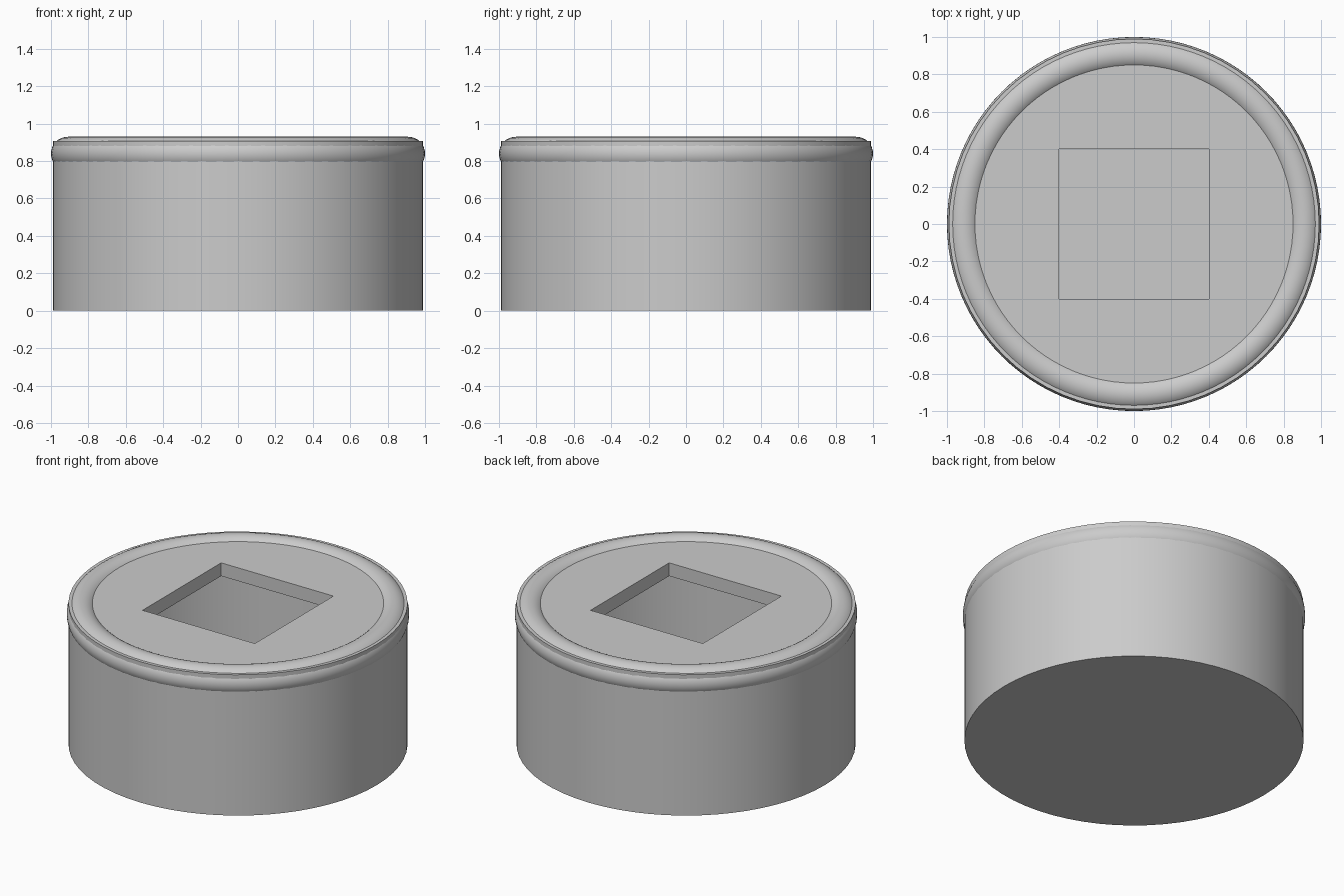
import bpy
import math

# Remove the default object
cube = bpy.data.objects.get("Cube")
if cube:
    bpy.data.objects.remove(cube, do_unlink=True)

HEIGHT, RADIUS, WALL, HOLE, SIDES = 0.907, 0.99, 0.085, 0.8, 64

# Single plain material
grey = bpy.data.materials.new("plain grey")
grey.use_nodes = True
colour = (0.6, 0.6, 0.6, 1)
grey.diffuse_color = colour
grey.node_tree.nodes["Principled BSDF"].inputs["Base Color"].default_value = colour


def cylinder(name, radius, bottom, top):
    bpy.ops.mesh.primitive_cylinder_add(
        vertices=SIDES, radius=radius, depth=top - bottom,
        location=(0, 0, (bottom + top) / 2))
    obj = bpy.context.object
    obj.name = name
    obj.data.materials.append(grey)
    return obj


def cut(target, cutter):
    cutter.hide_render = True
    mod = target.modifiers.new("cut", "BOOLEAN")
    mod.operation = "DIFFERENCE"
    mod.solver = "EXACT"
    mod.object = cutter
    bpy.context.view_layer.objects.active = target
    bpy.ops.object.modifier_apply(modifier=mod.name)
    bpy.data.objects.remove(cutter, do_unlink=True)


# Hollow drum with a closed floor and lid
body = cylinder("drum_body", RADIUS, 0, HEIGHT)
cut(body, cylinder("cavity_cutter", RADIUS - WALL, WALL, HEIGHT - WALL))

# Square opening through the lid
bpy.ops.mesh.primitive_cube_add(size=HOLE, location=(0, 0, HEIGHT))
opening = bpy.context.object
opening.name = "opening_cutter"
opening.scale.z = 0.5
opening.data.materials.append(grey)
cut(body, opening)

# Rounded rim ring bulging past the lid and the wall
bpy.ops.mesh.primitive_torus_add(
    major_radius=0.91, minor_radius=0.09, major_segments=96,
    minor_segments=32, location=(0, 0, 0.84))
rim = bpy.context.object
rim.name = "rim_ring"
rim.data.materials.append(grey)

# Smooth the round surfaces, keep the corners crisp
for obj in (body, rim):
    bpy.ops.object.select_all(action="DESELECT")
    obj.select_set(True)
    bpy.context.view_layer.objects.active = obj
    bpy.ops.object.shade_smooth_by_angle(angle=math.radians(30))
